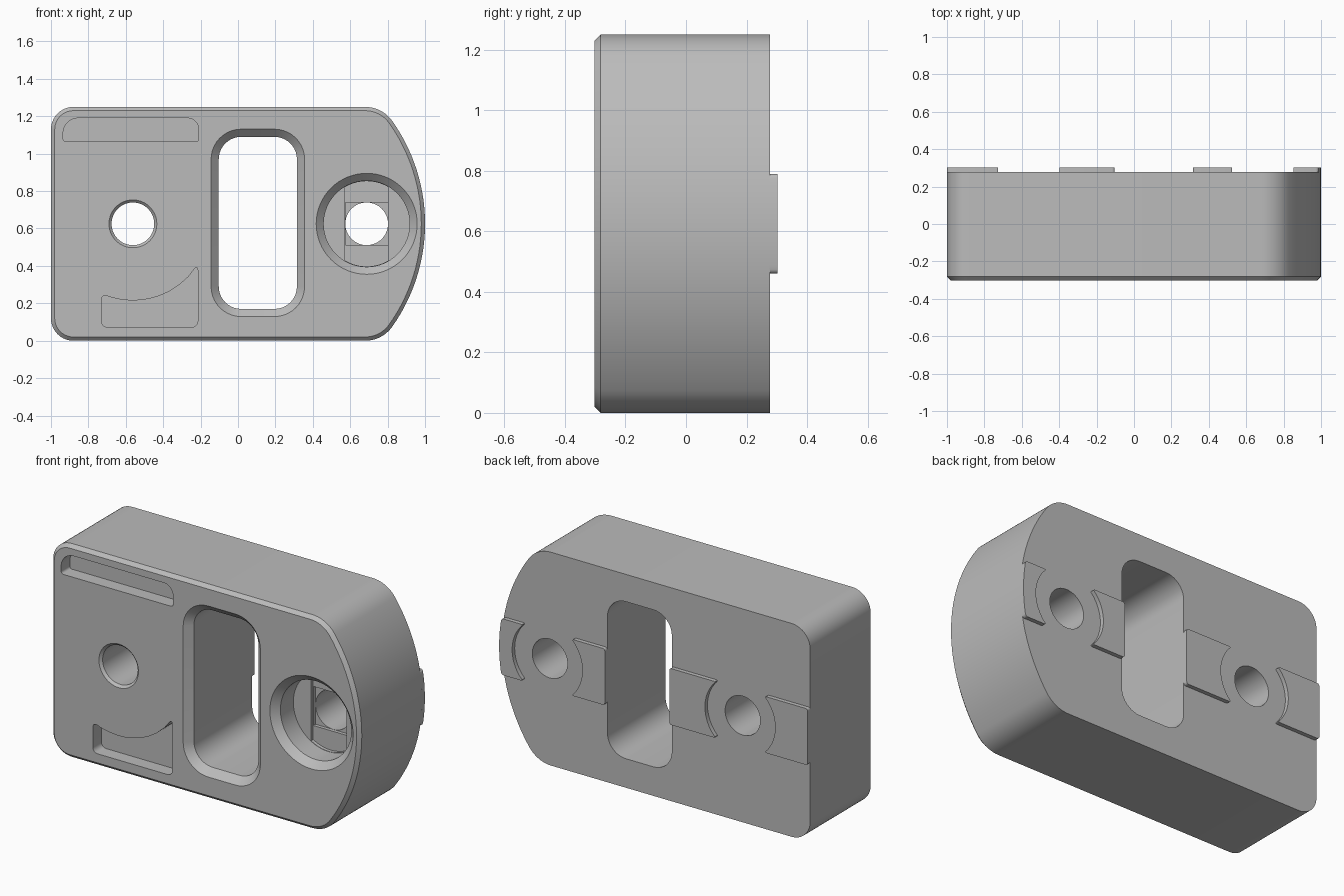
import bpy, bmesh
from math import sin, cos, pi, sqrt, atan2

if "Cube" in bpy.data.objects:
    bpy.data.objects.remove(bpy.data.objects["Cube"], do_unlink=True)

FRONT, BACK, PAD_BACK = -0.302, 0.278, 0.302
MID = 0.625                      # height of the centre line
HOLE_A, HOLE_B = -0.562, 0.688   # x of the two bolt holes
BOLT = 0.114                     # bolt hole radius
NOSE, NOSE_R = 0.05, 0.95        # centre and radius of the curved end

grey = bpy.data.materials.new("plain grey")
grey.use_nodes = True
grey.diffuse_color = (0.5, 0.5, 0.5, 1)
grey.node_tree.nodes["Principled BSDF"].inputs["Base Color"].default_value = grey.diffuse_color


def arc(cx, cz, r, a0, a1, n=10):
    return [(cx + r * cos(a0 + (a1 - a0) * i / n), cz + r * sin(a0 + (a1 - a0) * i / n))
            for i in range(n + 1)]


def circle(cx, r, n=64):
    return arc(cx, MID, r, 0, 2 * pi, n)[:-1]


def rounded_rect(x0, x1, z0, z1, r):
    corners = [(x1 - r, z1 - r), (x0 + r, z1 - r), (x0 + r, z0 + r), (x1 - r, z0 + r)]
    return [p for i, (x, z) in enumerate(corners) for p in arc(x, z, r, i * pi / 2, (i + 1) * pi / 2)]


def outline(d):
    """Body outline, inset by d: square end on the left, curved nose on the right."""
    r, c = 0.177, 0.12
    turn = atan2(MID - r, 0.68 - NOSE)
    top = arc(NOSE, MID, NOSE_R - d, 0, turn, 14)
    top += arc(0.68, 2 * MID - r, r - d, turn, pi / 2)[1:]
    top += arc(-1 + c, 2 * MID - c, c - d, pi / 2, pi)
    return top + [(x, 2 * MID - z) for x, z in reversed(top[1:])]


def loft(name, rings, corner=0):
    """Solid through matching (y, points) rings; corner rounds its sharp y-edges."""
    bm = bmesh.new()
    loops = [[bm.verts.new((x, y, z)) for x, z in pts] for y, pts in rings]
    bm.faces.new(loops[0])
    bm.faces.new(loops[-1])
    for a, b in zip(loops, loops[1:]):
        for i in range(len(a)):
            bm.faces.new((a[i - 1], a[i], b[i], b[i - 1]))
    bmesh.ops.recalc_face_normals(bm, faces=bm.faces)
    if corner:
        sharp = [e for e in bm.edges if e.calc_face_angle() > 0.5
                 and abs(e.verts[0].co.y - e.verts[1].co.y) > 1e-4]
        bmesh.ops.bevel(bm, geom=sharp, offset=corner, segments=5, profile=0.5, affect='EDGES')
    mesh = bpy.data.meshes.new(name)
    bm.to_mesh(mesh)
    bm.free()
    mesh.materials.append(grey)
    obj = bpy.data.objects.new(name, mesh)
    bpy.context.collection.objects.link(obj)
    return obj


def finish(obj, cutters=()):
    bpy.ops.object.select_all(action='DESELECT')
    bpy.context.view_layer.objects.active = obj
    obj.select_set(True)
    for c in cutters:
        mod = obj.modifiers.new("cut", 'BOOLEAN')
        mod.operation, mod.solver, mod.object = 'DIFFERENCE', 'EXACT', c
        bpy.ops.object.modifier_apply(modifier=mod.name)
        bpy.data.objects.remove(c, do_unlink=True)
    bpy.ops.object.shade_smooth_by_angle(angle=pi / 6)


def countersunk(name, shape, chamfer, end):
    """Cutter that widens at 45 degrees towards the front face."""
    return loft(name, [(FRONT - chamfer, shape(2 * chamfer)), (FRONT + chamfer, shape(0)), (end, shape(0))])


# Body block with a chamfered front rim
body = loft("body", [(FRONT, outline(0.02)), (FRONT + 0.02, outline(0)), (BACK, outline(0))])

# Through openings: long slot, plain bolt hole, counterbored bolt hole
floor = FRONT + 0.16
cutters = [
    countersunk("slot_cutter", lambda d: rounded_rect(-0.103 - d, 0.315 + d, 0.17 - d, 1.09 + d, 0.12 + d), 0.041, 0.4),
    countersunk("bolt_cutter", lambda d: circle(HOLE_A, BOLT + d), 0.014, 0.4),
    countersunk("bore_cutter", lambda d: circle(HOLE_B, 0.23 + d), 0.04, floor),
    loft("rear_bolt_cutter", [(floor - 0.04, circle(HOLE_B, BOLT)), (0.4, circle(HOLE_B, BOLT))]),
]

# Stepped counterbore floor: a full-width strip, then a square
a = atan2(sqrt(0.228 ** 2 - 0.115 ** 2), 0.115)
strip = arc(HOLE_B, MID, 0.228, a, pi - a) + arc(HOLE_B, MID, 0.228, pi + a, 2 * pi - a)
square = [(HOLE_B + i * 0.1145, MID + j * 0.1145) for i, j in ((1, 1), (-1, 1), (-1, -1), (1, -1))]
cutters.append(loft("strip_cutter", [(floor - 0.05, strip), (floor + 0.02, strip)]))
cutters.append(loft("square_cutter", [(floor - 0.03, square), (floor + 0.04, square)]))

# Shallow front pockets: upper bar, and lower one with an arched top
bar = [(-0.935, 1.065), (-0.21, 1.065)] + arc(-0.27, 1.13, 0.06, 0, pi / 2) + arc(-0.855, 1.11, 0.08, pi / 2, pi)
xs = [-0.215 - 0.515 * i / 10 for i in range(11)]
arched = [(-0.73, 0.073), (-0.215, 0.073)] + [(x, MID - sqrt(0.41 ** 2 - (x - HOLE_A) ** 2)) for x in xs]
for name, pts, corner in (("bar_cutter", bar, 0.015), ("arched_cutter", arched, 0.03)):
    cutters.append(loft(name, [(FRONT - 0.1, pts), (FRONT + 0.08, pts)], corner))
finish(body, cutters)


# Raised pads on the back, hollowed around the bolt holes
def straight(x):
    return lambda z: x


def hollow(cx, side, r=0.228):
    return lambda z: cx + side * sqrt(r * r - (z - MID) ** 2)


heights = [MID + 0.165 * (i / 6 - 1) for i in range(13)]
for name, left, right in (
        ("outer_pad_right", straight(-1), hollow(HOLE_A, -1)),
        ("inner_pad_right", hollow(HOLE_A, 1), straight(-0.103)),
        ("inner_pad_left", straight(0.315), hollow(HOLE_B, -1)),
        ("outer_pad_left", hollow(HOLE_B, 1), hollow(NOSE, 1, NOSE_R))):
    pts = [(right(z), z) for z in heights] + [(left(z), z) for z in reversed(heights)]
    finish(loft(name, [(BACK - 0.002, pts), (PAD_BACK, pts)], 0.014))
